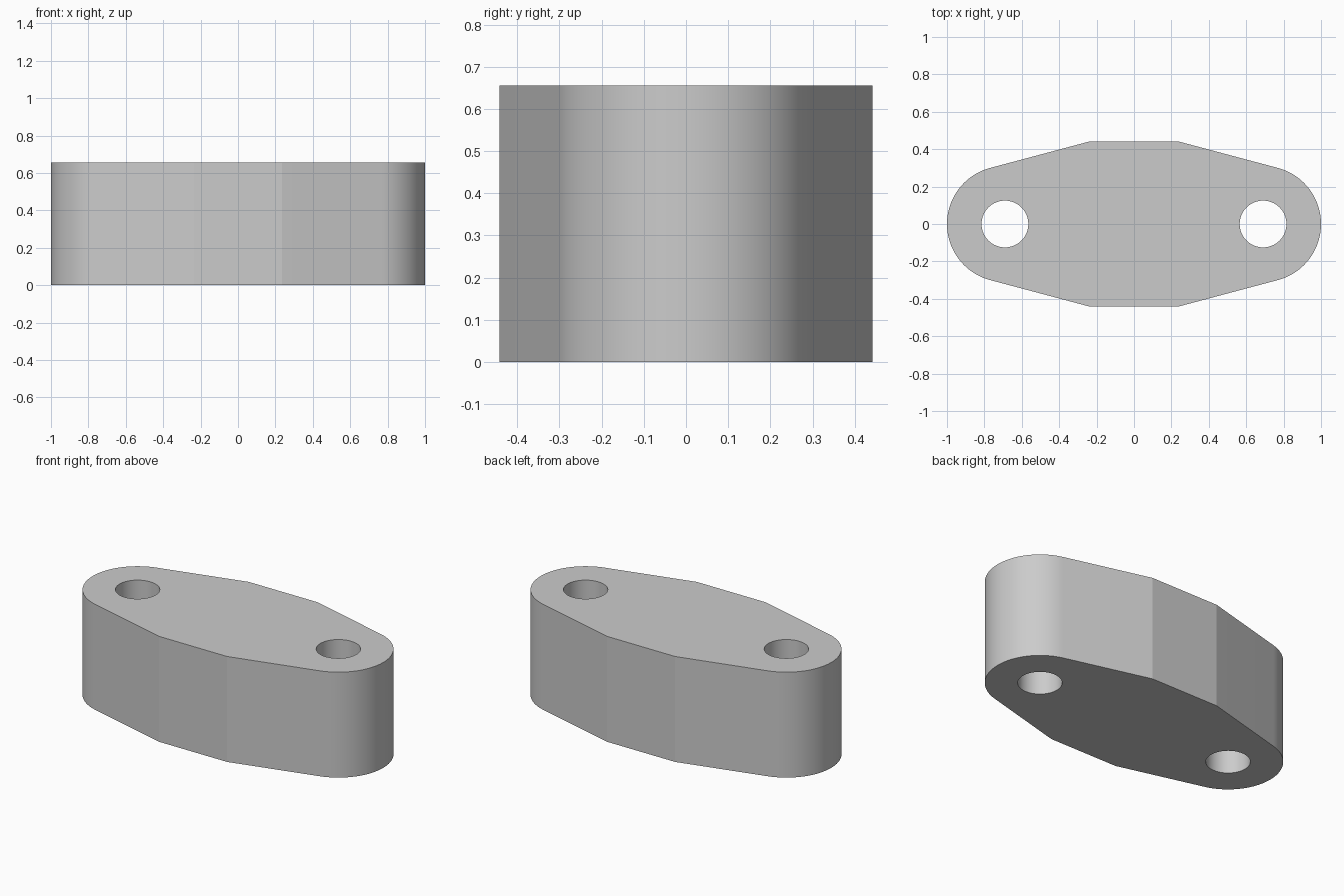
import bpy, bmesh
from math import cos, sin, pi, radians

cube = bpy.data.objects.get("Cube")
if cube:
    bpy.data.objects.remove(cube, do_unlink=True)

HEIGHT = 0.655
HOLE_X, HOLE_R = 0.69, 0.125
END_R = 0.31
FLAT_X, FLAT_Y = 0.235, 0.442
TANGENT = radians(75.1)   # where the sloped side meets the rounded end


def arc(cx, radius, start, end, steps):
    """Points on an arc centred on the x axis, both ends included."""
    return [(cx + radius * cos(a), radius * sin(a))
            for a in (start + (end - start) * i / steps for i in range(steps + 1))]


def add_loop(bm, points):
    """Closed ring of edges on the ground plane."""
    verts = [bm.verts.new((x, y, 0)) for x, y in points]
    return [bm.edges.new((v, verts[i - 1])) for i, v in enumerate(verts)]


# Outline: rounded end, flat back, rounded end, flat front
half = arc(HOLE_X, END_R, -TANGENT, TANGENT, 40) + [(FLAT_X, FLAT_Y)]
half.insert(0, (FLAT_X, -FLAT_Y))
outline = half + [(-x, -y) for x, y in half]

# Plate with two bolt holes, filled and extruded upwards
bm = bmesh.new()
edges = add_loop(bm, outline)
for side in (-1, 1):
    edges += add_loop(bm, arc(side * HOLE_X, HOLE_R, 0, 2 * pi, 64)[:-1])
bmesh.ops.triangle_fill(bm, edges=edges, use_beauty=True)
top = bmesh.ops.extrude_face_region(bm, geom=bm.faces[:], use_keep_orig=True)
bmesh.ops.translate(bm, vec=(0, 0, HEIGHT),
                    verts=[g for g in top["geom"] if isinstance(g, bmesh.types.BMVert)])
bmesh.ops.recalc_face_normals(bm, faces=bm.faces[:])

mesh = bpy.data.meshes.new("flange_block")
bm.to_mesh(mesh)
bm.free()
block = bpy.data.objects.new("flange_block", mesh)
bpy.context.collection.objects.link(block)

# Plain grey material
grey = bpy.data.materials.new("light_grey")
grey.use_nodes = True
colour = (0.6, 0.6, 0.6, 1)
grey.diffuse_color = colour
grey.node_tree.nodes["Principled BSDF"].inputs["Base Color"].default_value = colour
mesh.materials.append(grey)

# Smooth curves, sharp rims and corners
bpy.ops.object.select_all(action="DESELECT")
block.select_set(True)
bpy.context.view_layer.objects.active = block
bpy.ops.object.shade_smooth_by_angle(angle=radians(10))
